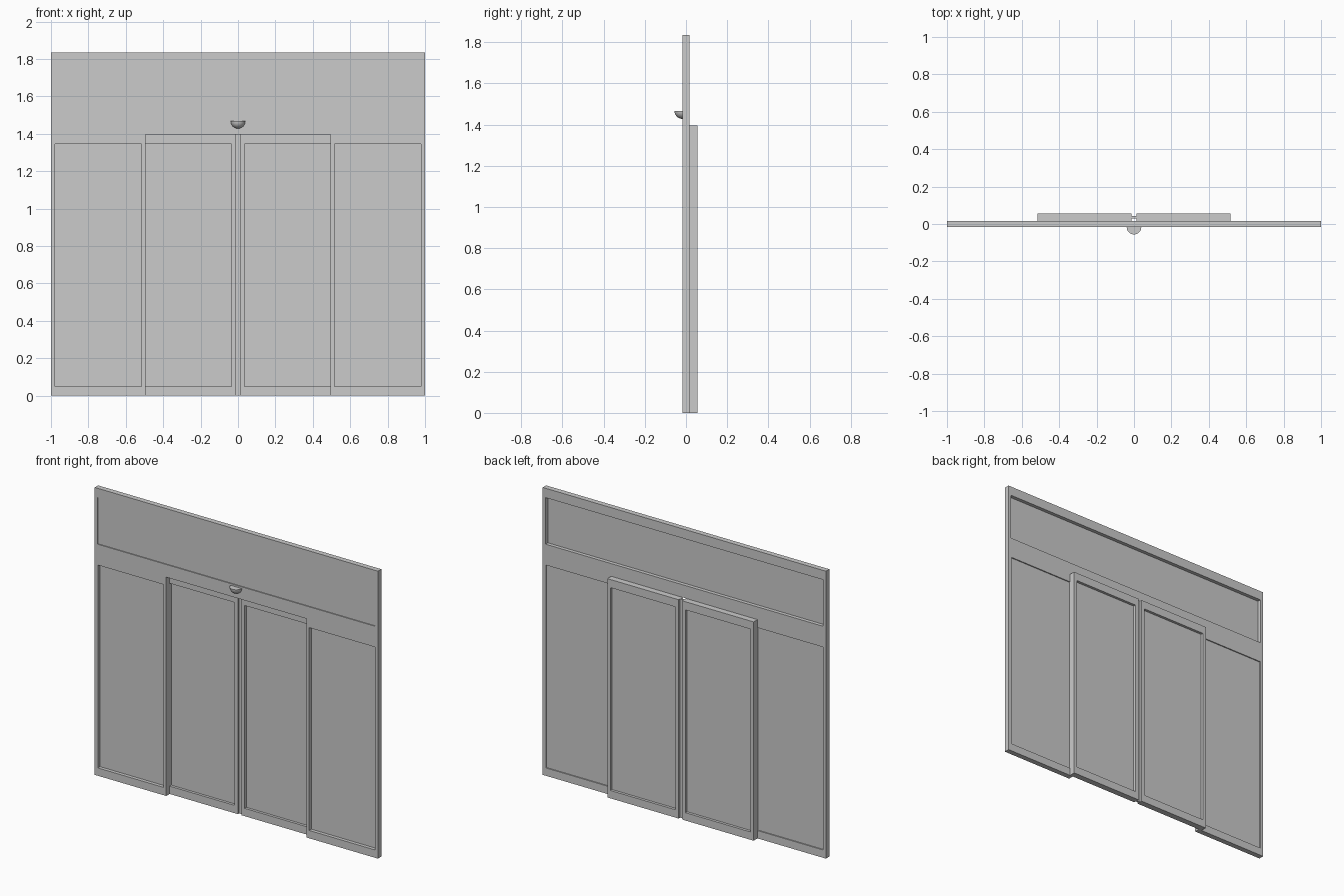
import bpy, bmesh
from mathutils import Vector

if "Cube" in bpy.data.objects:
    bpy.data.objects.remove(bpy.data.objects["Cube"])


def finish(name, bm):
    bmesh.ops.recalc_face_normals(bm, faces=bm.faces)
    mesh = bpy.data.meshes.new(name)
    bm.to_mesh(mesh)
    bm.free()
    obj = bpy.data.objects.new(name, mesh)
    bpy.context.collection.objects.link(obj)
    return obj


def box(name, x0, x1, y0, y1, z0, z1):
    bm = bmesh.new()
    bmesh.ops.create_cube(bm, size=1)
    for v in bm.verts:
        v.co = Vector(((x0 + x1) / 2 + v.co.x * (x1 - x0),
                       (y0 + y1) / 2 + v.co.y * (y1 - y0),
                       (z0 + z1) / 2 + v.co.z * (z1 - z0)))
    return finish(name, bm)


def ring(name, outer, inner, y0, y1):
    """Rectangular frame; outer and inner are (x0, x1, z0, z1)."""
    bm = bmesh.new()

    def loop(rect, y):
        a, b, c, d = rect
        return [bm.verts.new((x, y, z)) for x, z in ((a, c), (b, c), (b, d), (a, d))]

    loops = [loop(outer, y0), loop(outer, y1), loop(inner, y1), loop(inner, y0)]
    for k in range(4):
        p, q = loops[k], loops[(k + 1) % 4]
        for i in range(4):
            j = (i + 1) % 4
            bm.faces.new((p[i], p[j], q[j], q[i]))
    return finish(name, bm)


def glazed(name, outer, inner, y0, y1, g0, g1):
    ring(name + "_frame", outer, inner, y0, y1)
    a, b, c, d = inner
    box(name + "_glass", a, b, g0, g1, c, d)


def flip(rect, s):
    a, b, c, d = rect
    return (a, b, c, d) if s > 0 else (-b, -a, c, d)


FRONT, BACK, DOOR_BACK = -0.017, 0.017, 0.056
DOOR_H, TOP = 1.397, 1.835

# Transom above the doors, glass set close to the front
glazed("transom", (-1, 1, DOOR_H, TOP), (-0.98, 0.98, 1.478, 1.775),
       FRONT, BACK, -0.011, -0.006)

for s, side in ((-1, "left"), (1, "right")):
    # Fixed side panels
    glazed(side + "_side_panel", flip((0.495, 1, 0, DOOR_H), s),
           flip((0.515, 0.978, 0.05, 1.345), s), FRONT, BACK, 0.005, 0.010)
    # Sliding leaves behind the opening
    glazed(side + "_sliding_door", flip((0.013, 0.517, 0, DOOR_H), s),
           flip((0.035, 0.495, 0.05, 1.345), s), BACK, DOOR_BACK, 0.034, 0.039)

# Seal between the leaves
box("door_seal", -0.013, 0.013, 0.030, 0.042, 0, DOOR_H)

# Motion sensor: quarter sphere on the header
bm = bmesh.new()
bmesh.ops.create_uvsphere(bm, u_segments=32, v_segments=16, radius=0.039)
for normal in ((0, 0, 1), (0, 1, 0)):
    cut = bmesh.ops.bisect_plane(bm, geom=bm.verts[:] + bm.edges[:] + bm.faces[:],
                                 dist=1e-5, plane_co=(0, 0, 0), plane_no=normal,
                                 clear_outer=True)
    edges = [e for e in bm.edges if e.is_boundary]
    bmesh.ops.holes_fill(bm, edges=edges, sides=0)
bmesh.ops.translate(bm, verts=bm.verts, vec=(0, FRONT, 1.467))
sensor = finish("motion_sensor", bm)
bpy.context.view_layer.objects.active = sensor
sensor.select_set(True)
bpy.ops.object.shade_smooth_by_angle()
